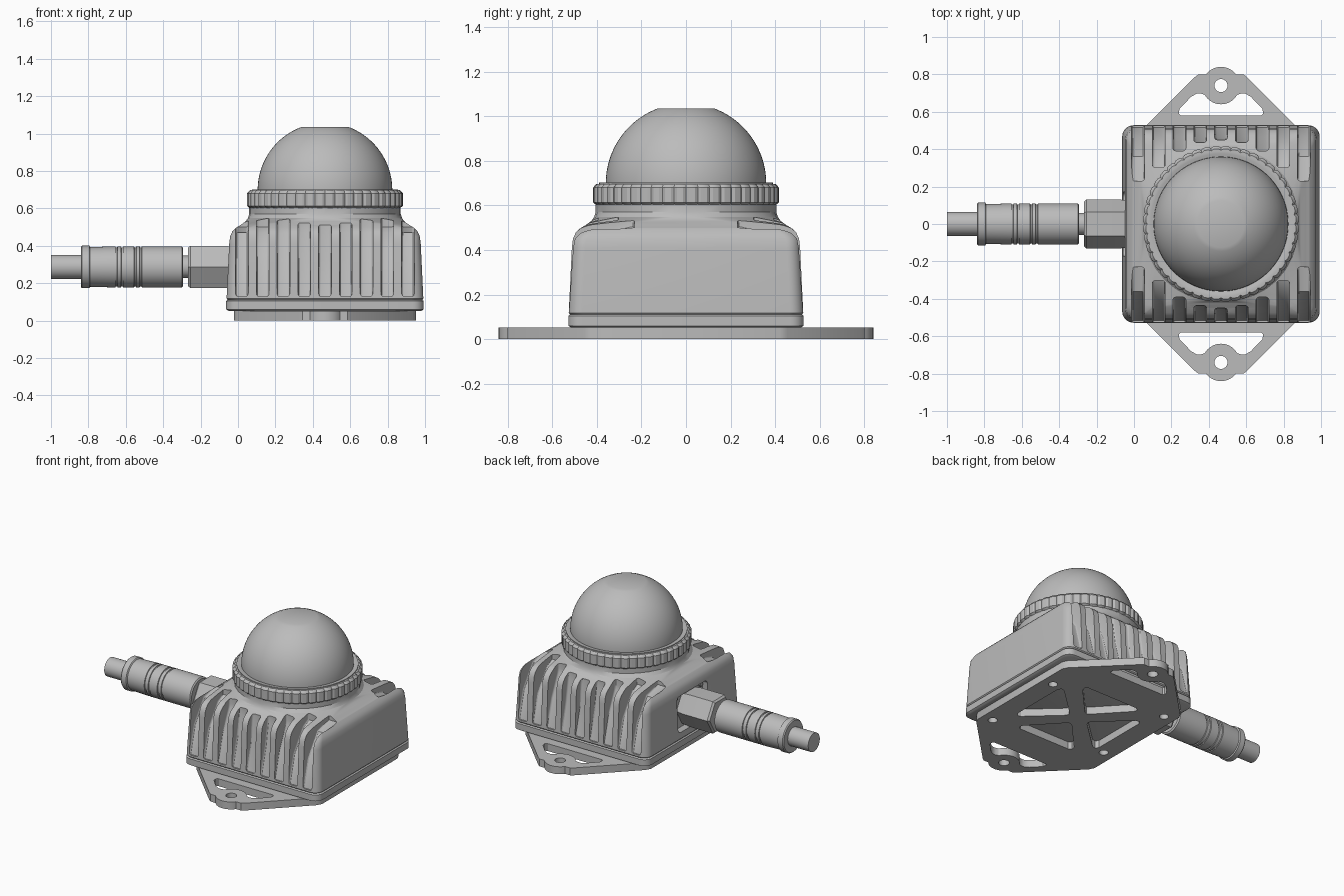
import bpy, bmesh, math
from mathutils import Matrix, Vector

cube = bpy.data.objects.get("Cube")
if cube:
    bpy.data.objects.remove(cube, do_unlink=True)

CX = 0.465      # housing centre in x
AXIS_Z = 0.287  # height of the cable axis

grey = bpy.data.materials.new("light grey")
grey.use_nodes = True
grey.diffuse_color = (0.5, 0.5, 0.5, 1)
grey.node_tree.nodes["Principled BSDF"].inputs["Base Color"].default_value = (0.5, 0.5, 0.5, 1)


def loft(bm, rings):
    """Skin equal-length rings of points into a closed solid."""
    loops = [[bm.verts.new(p) for p in ring] for ring in rings]
    n = len(loops[0])
    faces = [bm.faces.new((a[i], a[(i + 1) % n], b[(i + 1) % n], b[i]))
             for a, b in zip(loops, loops[1:]) for i in range(n)]
    faces += [bm.faces.new(loops[0][::-1]), bm.faces.new(loops[-1])]
    bmesh.ops.recalc_face_normals(bm, faces=faces)


def finish(name, bm, angle=30):
    mesh = bpy.data.meshes.new(name)
    bm.to_mesh(mesh)
    bm.free()
    mesh.materials.append(grey)
    obj = bpy.data.objects.new(name, mesh)
    bpy.context.collection.objects.link(obj)
    smooth(obj, angle)
    return obj


def smooth(obj, angle):
    bpy.ops.object.select_all(action='DESELECT')
    obj.select_set(True)
    bpy.context.view_layer.objects.active = obj
    bpy.ops.object.shade_smooth_by_angle(angle=math.radians(angle))


def cut(obj, cutter_bm, angle=30):
    cutter = finish("cutter", cutter_bm)
    cutter.hide_render = True
    mod = obj.modifiers.new("cut", 'BOOLEAN')
    mod.operation, mod.solver, mod.object = 'DIFFERENCE', 'EXACT', cutter
    bpy.context.view_layer.objects.active = obj
    bpy.ops.object.modifier_apply(modifier=mod.name)
    bpy.data.objects.remove(cutter, do_unlink=True)
    smooth(obj, angle)


def circle(r, z, n, notch=0.0, turn=0.0):
    pts = []
    for i in range(n):
        a = math.tau * (i + turn) / n
        q = r - (notch if i % 4 == 0 else 0)
        pts.append(Vector((q * math.cos(a), q * math.sin(a), z)))
    return pts


def rounded_square(half, r, z, steps=8):
    pts = []
    for k in range(4):
        for i in range(steps + 1):
            a = math.pi / 2 * (k + i / steps)
            sx, sy = (1, -1, -1, 1)[k], (1, 1, -1, -1)[k]
            pts.append(Vector((CX + sx * (half - r) + r * math.cos(a),
                               sy * (half - r) + r * math.sin(a), z)))
    return pts


def lathe(name, profile, n=64, matrix=None, notch=0.0, turn=0.0):
    """Profile of (radius, height) pairs turned about z, then placed."""
    bm = bmesh.new()
    loft(bm, [circle(r, z, n, notch, turn) for r, z in profile])
    bm.transform(matrix or Matrix.Translation((CX, 0, 0)))
    return finish(name, bm)


def prism(bm, pts, z0, z1):
    loft(bm, [[Vector((x, y, z)) for x, y in pts] for z in (z0, z1)])


def arc(cx, cy, r, a0, a1, n):
    return [(cx + r * math.cos(math.radians(a0 + (a1 - a0) * i / n)),
             cy + r * math.sin(math.radians(a0 + (a1 - a0) * i / n))) for i in range(n + 1)]


# Mounting plate with two eared ends
half_outline = [(0.487, -0.42), (0.487, 0.42), (0.47, 0.455), (0.14, 0.785), (0.12, 0.8)]
half_outline += arc(0, 0.74, 0.1, 37, 143, 14)
half_outline += [(-0.12, 0.8), (-0.14, 0.785), (-0.47, 0.455)]
outline = half_outline + [(-x, -y) for x, y in half_outline]
bm = bmesh.new()
prism(bm, [(x + CX, y) for x, y in outline], 0, 0.052)
plate = finish("mounting_plate", bm)

# Plate openings: ear slots, bolt holes and four triangles between diagonal ribs
ear = [(-0.225, 0.59), (-0.215, 0.58), (0.215, 0.58), (0.225, 0.59), (0.222, 0.615),
       (0.16, 0.68), (0.13, 0.697), (0.105, 0.697)]
ear += arc(0, 0.74, 0.1, -30, -150, 10) + [(-0.105, 0.697), (-0.13, 0.697), (-0.16, 0.68), (-0.222, 0.615)]
triangle = [(0.34, -0.2), (0.34, 0.2), (0.325, 0.22), (0.3, 0.215), (0.09, 0.02),
            (0.08, 0), (0.09, -0.02), (0.3, -0.215), (0.325, -0.22)]
bm = bmesh.new()
for s in (1, -1):
    prism(bm, [(CX + x * s, y * s) for x, y in ear], -0.1, 0.1)
    for hx, hy, r in ((0, 0.74, 0.035), (0.405, 0.23, 0.03), (-0.405, 0.37, 0.03)):
        prism(bm, arc(CX + s * hx, s * hy, r, 0, 345, 23), -0.1, 0.1)
    prism(bm, [(CX + s * x, s * y) for x, y in triangle], -0.1, 0.1)
    prism(bm, [(CX - s * y, s * x) for x, y in triangle], -0.1, 0.1)
cut(plate, bm)

# Base lip under the housing
bm = bmesh.new()
loft(bm, [rounded_square(h, 0.06, z) for h, z in
          ((0.515, 0.052), (0.528, 0.06), (0.528, 0.104), (0.52, 0.111))])
finish("base_lip", bm)

# Housing rising from a rounded square to a round neck
bm = bmesh.new()
loft(bm, [rounded_square(h, r, z) for h, r, z in (
    (0.518, 0.06, 0.108), (0.526, 0.06, 0.118), (0.512, 0.06, 0.41), (0.507, 0.06, 0.45),
    (0.495, 0.07, 0.477), (0.475, 0.08, 0.497), (0.45, 0.1, 0.512), (0.425, 0.25, 0.53),
    (0.412, 0.38, 0.548), (0.405, 0.405, 0.57), (0.405, 0.405, 0.605))])
housing = finish("housing", bm)

# Cooling slots on front and back, plus the connector recess
bm = bmesh.new()
for i in range(-4, 5):
    dx = i * 0.111
    end = max(0.23, math.sqrt(max(0, 0.45 ** 2 - dx ** 2)))
    knee = max(0.36, end + 0.005)
    side = [(0.7, 0.13), (0.515, 0.13), (0.465, 0.32), (knee, 0.47), (end, 0.5), (end, 0.7), (0.7, 0.7)]
    for s in (1, -1):
        part = bmesh.new()
        loft(part, [[Vector((CX + dx + w, s * y, z)) for y, z in side] for w in (-0.034, 0.034)])
        edges = [e for e in part.edges if abs(e.verts[0].co.x - e.verts[1].co.x) < 0.01
                 and min(abs(v.co.y) for v in e.verts) < 0.6]
        bmesh.ops.bevel(part, geom=edges, offset=0.014, segments=3, profile=0.5, affect='EDGES')
        tmp = bpy.data.meshes.new("slot")
        part.to_mesh(tmp)
        part.free()
        bm.from_mesh(tmp)
        bpy.data.meshes.remove(tmp)
recess = [(s * 0.17, z) for s, z in ((1, 0.16), (1, 0.41), (-1, 0.41), (-1, 0.16))]
corners = []
for k, (y, z) in enumerate(recess):
    sy = 1 if y > 0 else -1
    sz = 1 if z > 0.3 else -1
    corners += arc(y - sy * 0.03, z - sz * 0.03, 0.03, -90 + 90 * k, 90 * k, 5)
loft(bm, [[Vector((x, y, z)) for y, z in corners] for x in (-0.2, -0.01)])
cut(housing, bm)

# Recess screws
along_x = Matrix.Translation((0, 0, AXIS_Z)) @ Matrix.Rotation(-math.pi / 2, 4, 'Y')
for side, y in (("left", -0.14), ("right", 0.14)):
    for level, z in (("lower", -0.1), ("upper", 0.1)):
        lathe(f"{level}_{side}_screw", ((0.02, -0.01), (0.02, 0.02), (0.015, 0.026)), 16,
              Matrix.Translation((0, y, z)) @ along_x)

# Knurled clamp ring and neck
lathe("ring_seat", ((0.4, 0.59), (0.4, 0.615)))
lathe("clamp_ring", ((0.404, 0.603), (0.417, 0.613), (0.417, 0.68), (0.402, 0.697)), 192, notch=0.008)
lathe("ring_rim", ((0.39, 0.66), (0.39, 0.702), (0.375, 0.702), (0.366, 0.698)))

# Dome with flattened crown
crown = math.acos(0.125 / 0.36)
dome = [(0.36, 0.66)] + [(0.36 * math.cos(crown * i / 20), 0.698 + 0.36 * math.sin(crown * i / 20))
                         for i in range(21)]
lathe("dome", dome, 96)

# Cable connector along -x
lathe("hex_nut", ((0.118, -0.02), (0.13, 0.07), (0.13, 0.255), (0.118, 0.268)), 6, along_x, turn=0.5)
lathe("connector_collar", ((0.06, 0.25), (0.06, 0.31)), 32, along_x)
plug = [(0.1, 0.293), (0.11, 0.3)]
for x in (0.52, 0.55, 0.62, 0.65):
    plug += [(0.11, x - 0.006), (0.104, x - 0.004), (0.104, x + 0.004), (0.11, x + 0.006)]
plug += [(0.106, 0.79), (0.114, 0.795), (0.114, 0.833), (0.108, 0.84)]
lathe("connector_plug", plug, 48, along_x)
lathe("cable", ((0.065, 0.82), (0.065, 1.0)), 32, along_x)
